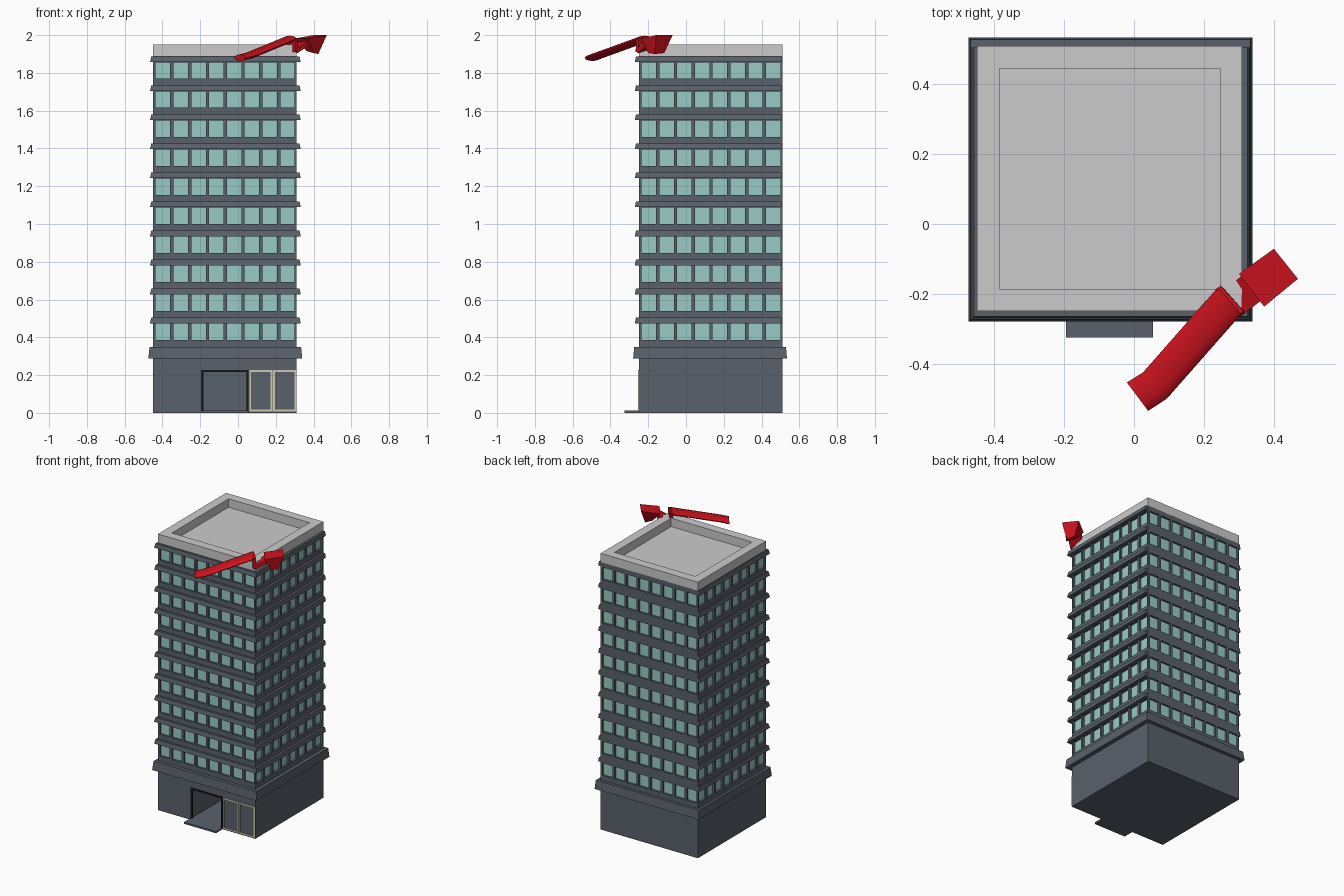
import bpy, bmesh, math
from mathutils import Vector

if "Cube" in bpy.data.objects:
    bpy.data.objects.remove(bpy.data.objects["Cube"])


def material(name, rgb):
    m = bpy.data.materials.new(name)
    m.diffuse_color = (*rgb, 1)
    m.use_nodes = True
    m.node_tree.nodes["Principled BSDF"].inputs["Base Color"].default_value = m.diffuse_color
    return m


SLATE = material("slate", (0.10, 0.12, 0.145))
GLASS = material("glass", (0.32, 0.60, 0.56))
BLACK = material("black", (0.01, 0.01, 0.012))
CREAM = material("cream", (0.62, 0.58, 0.40))
RED = material("red", (0.60, 0.006, 0.012))
X0, X1, Y0, Y1 = -0.45, 0.31, -0.25, 0.51      # tower footprint


def finish(name, bm, *mats):
    bmesh.ops.recalc_face_normals(bm, faces=bm.faces)
    me = bpy.data.meshes.new(name)
    bm.to_mesh(me)
    bm.free()
    for m in mats:
        if m:
            me.materials.append(m)
    ob = bpy.data.objects.new(name, me)
    bpy.context.collection.objects.link(ob)
    return ob


def loft(name, rings, mat):
    """Skin a list of equal-length rings and cap both ends."""
    bm = bmesh.new()
    vs = [[bm.verts.new(p) for p in r] for r in rings]
    n = len(vs[0])
    for a, b in zip(vs, vs[1:]):
        for i in range(n):
            bm.faces.new((a[i], a[(i + 1) % n], b[(i + 1) % n], b[i]))
    bm.faces.new(vs[0])
    bm.faces.new(vs[-1])
    return finish(name, bm, mat)


def rect(x0, x1, y0, y1, z):
    return [(x0, y0, z), (x1, y0, z), (x1, y1, z), (x0, y1, z)]


def box(name, x0, x1, y0, y1, z0, z1, mat=None):
    return loft(name, [rect(x0, x1, y0, y1, z0), rect(x0, x1, y0, y1, z1)], mat)


# Ground floor with a deep entrance passage
base = box("ground_floor", X0, X1, Y0, Y1, 0, 0.32, SLATE)
cutter = box("entrance_cutter", -0.19, 0.055, Y0 - 0.1, Y0 + 0.4, 0.012, 0.225, SLATE)
cutter.hide_render = True
cutter.hide_viewport = True
mod = base.modifiers.new("entrance", "BOOLEAN")
mod.operation = "DIFFERENCE"
mod.solver = "EXACT"
mod.object = cutter
box("entrance_step", -0.195, 0.055, -0.325, Y0, 0, 0.012, SLATE)

# Black door surround
F0, F1 = Y0 - 0.004, Y0 + 0.01
box("door_frame_left", -0.195, -0.183, F0, F1, 0.012, 0.228, BLACK)
box("door_frame_right", 0.046, 0.056, F0, F1, 0.012, 0.228, BLACK)
box("door_frame_top", -0.183, 0.046, F0, F1, 0.217, 0.228, BLACK)

# Cream shopfront frames
for i, (a, b) in enumerate(((0.06, 0.182), (0.186, 0.309))):
    t = 0.009
    for part, dims in (("left", (a, a + t, 0.008, 0.226)), ("right", (b - t, b, 0.008, 0.226)),
                       ("bottom", (a + t, b - t, 0.008, 0.017)), ("top", (a + t, b - t, 0.217, 0.226))):
        box(f"shop_frame_{i}_{part}", dims[0], dims[1], F0, F1, dims[2], dims[3], CREAM)

# Wide cornice above the ground floor
loft("base_cornice", [rect(-0.475, 0.34, -0.28, 0.535, 0.288),
                      rect(-0.468, 0.334, -0.274, 0.529, 0.35)], SLATE)

# Tower walls: a grid per side, window cells pushed in
FLOORS, BAYS, PITCH, BAY = 10, 8, 0.1537, 0.0942
us = [0.0]
for i in range(BAYS):
    us += [0.0145 + i * BAY, 0.0145 + i * BAY + 0.0765]
us.append(0.76)
zs = [0.33]
for f in range(FLOORS):
    zs += [0.386 + f * PITCH, 0.472 + f * PITCH]
zs.append(1.89)
corners = [Vector((X0, Y0, 0)), Vector((X1, Y0, 0)), Vector((X1, Y1, 0)), Vector((X0, Y1, 0))]
bm = bmesh.new()
windows = []
for s in range(4):
    start = corners[s]
    d = (corners[(s + 1) % 4] - start).normalized()
    grid = [[bm.verts.new(start + d * u + Vector((0, 0, z))) for u in us] for z in zs]
    for j in range(len(zs) - 1):
        for i in range(len(us) - 1):
            face = bm.faces.new((grid[j][i], grid[j][i + 1], grid[j + 1][i + 1], grid[j + 1][i]))
            if i % 2 and j % 2:
                windows.append(face)
bm.normal_update()
for face in bmesh.ops.extrude_discrete_faces(bm, faces=windows)["faces"]:
    face.material_index = 1
    n = face.normal.copy()
    bmesh.ops.translate(bm, verts=face.verts, vec=-0.014 * n)
bmesh.ops.remove_doubles(bm, verts=bm.verts, dist=0.0005)
finish("tower_walls", bm, SLATE, GLASS)

# Sloped ledge over each storey on the front and both sides, flush at the back
for f in range(FLOORS):
    z = 0.474 + f * PITCH
    loft(f"storey_ledge_{f}", [rect(X0 - 0.016, X1 + 0.022, Y0 - 0.021, Y1 - 0.004, z),
                               rect(X0 - 0.009, X1 + 0.016, Y0 - 0.015, Y1 - 0.004, z + 0.03)], SLATE)

# Roof slab with parapet and sunken deck
w = 0.064
loft("roof", [rect(X0, X1, Y0, Y1, 1.888), rect(X0, X1, Y0, Y1, 1.95),
              rect(X0 + w, X1 - w, Y0 + w, Y1 - w, 1.95),
              rect(X0 + w, X1 - w, Y0 + w, Y1 - w, 1.89)], None)

# Red bent limb draped over the front right corner: flattened tube
rings = []
for c, side in (((0.01, -0.495, 1.880), (0.6, -0.8, 0)),
                ((0.06, -0.463, 1.892), (0.68, -0.73, 0)),
                ((0.274, -0.22, 1.980), (0.67, -0.74, 0))):
    rings.append([Vector(c) + Vector(side) * 0.051 * math.cos(a) + Vector((0, 0, 0.017 * math.sin(a)))
                  for a in [k * math.tau / 12 for k in range(12)]])
arm = loft("red_upper_limb", rings, RED)
for ob in bpy.context.selected_objects:
    ob.select_set(False)
bpy.context.view_layer.objects.active = arm
arm.select_set(True)
bpy.ops.object.shade_smooth_by_angle(angle=math.radians(40))


def thick_quad(name, a, b, c, d, t):
    """Flat strip from edge ab to edge dc, thickened by t."""
    ps = [Vector(p) for p in (a, b, c, d)]
    n = (ps[1] - ps[0]).cross(ps[3] - ps[0]).normalized() * t / 2
    loft(name, [[p - n for p in ps], [p + n for p in ps]], RED)


# Short drop from the limb, then the lower strip rising to the block
thick_quad("red_joint_drop", (0.241, -0.183, 1.985), (0.307, -0.257, 1.985),
           (0.312, -0.260, 1.912), (0.25, -0.19, 1.912), 0.02)
thick_quad("red_lower_limb", (0.255, -0.19, 1.915), (0.312, -0.260, 1.915),
           (0.37, -0.215, 1.955), (0.32, -0.14, 1.955), 0.022)

# Tapered end block
loft("red_end_block", [[(0.365, -0.15, 1.915), (0.40, -0.115, 1.905), (0.425, -0.165, 1.90), (0.40, -0.20, 1.905)],
                       [(0.301, -0.143, 1.982), (0.401, -0.071, 2.0), (0.47, -0.157, 2.0), (0.373, -0.237, 1.982)]], RED)
